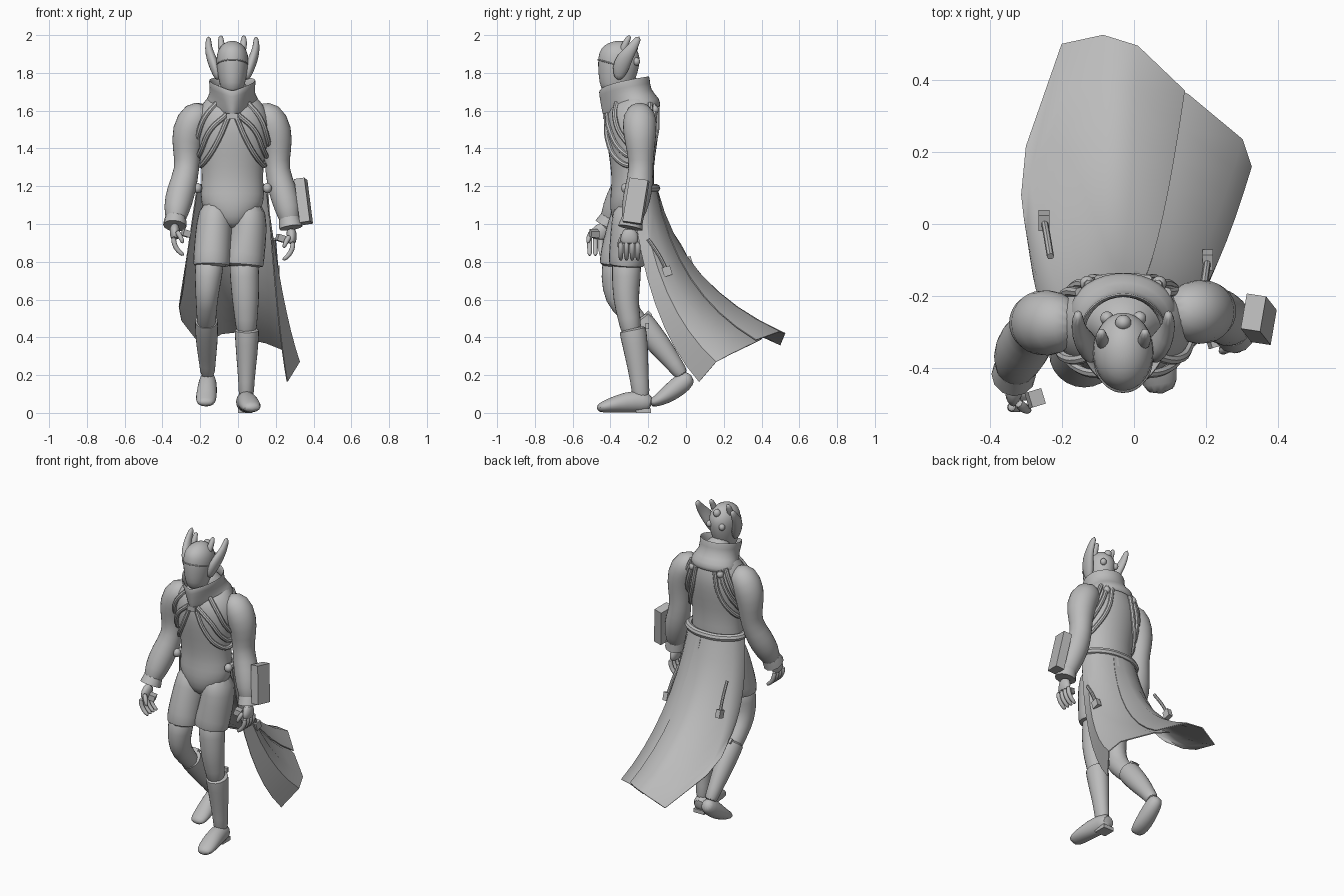
import bpy, math
from mathutils import Vector

old = bpy.data.objects.get("Cube")
if old:
    bpy.data.objects.remove(old, do_unlink=True)

grey = bpy.data.materials.new("plain grey")
grey.use_nodes = True
grey.diffuse_color = (0.5, 0.5, 0.5, 1)
grey.node_tree.nodes["Principled BSDF"].inputs["Base Color"].default_value = grey.diffuse_color
CX = -0.03  # body centre line
parts = []


def add_mesh(name, verts, faces, smooth=0, thick=0):
    me = bpy.data.meshes.new(name)
    me.from_pydata(verts, [], faces)
    me.update()
    ob = bpy.data.objects.new(name, me)
    bpy.context.scene.collection.objects.link(ob)
    me.materials.append(grey)
    if thick:
        mod = ob.modifiers.new("thickness", "SOLIDIFY")
        mod.thickness = thick
        mod.offset = 0
    if smooth:
        mod = ob.modifiers.new("rounding", "SUBSURF")
        mod.levels = mod.render_levels = smooth
    parts.append(ob)
    return ob


def loft(name, rings, sides=12, smooth=1):
    """Closed tube through (x, y, z, half width, half depth) rings."""
    pts = [Vector(r[:3]) for r in rings]
    verts, faces = [], []
    for i, r in enumerate(rings):
        t = (pts[min(i + 1, len(pts) - 1)] - pts[max(i - 1, 0)]).normalized()
        u = (Vector((1, 0, 0)) - t * t.x).normalized()
        v = t.cross(u)
        for k in range(sides):
            a = math.tau * k / sides
            verts.append(pts[i] + u * math.cos(a) * r[3] + v * math.sin(a) * r[-1])
    for i in range(len(rings) - 1):
        for k in range(sides):
            n = (k + 1) % sides
            a, b = i * sides, (i + 1) * sides
            faces.append((a + k, a + n, b + n, b + k))
    faces.append(tuple(reversed(range(sides))))
    faces.append(tuple(range(len(verts) - sides, len(verts))))
    return add_mesh(name, verts, faces, smooth)


def box(name, centre, size, rot=(0, 0, 0)):
    corners = [(x, y, z) for x in (-.5, .5) for y in (-.5, .5) for z in (-.5, .5)]
    verts = [tuple(c[i] * size[i] for i in range(3)) for c in corners]
    faces = [(0, 1, 3, 2), (4, 6, 7, 5), (0, 4, 5, 1), (2, 3, 7, 6), (0, 2, 6, 4), (1, 5, 7, 3)]
    ob = add_mesh(name, verts, faces)
    ob.location, ob.rotation_euler = centre, rot


def ball(name, centre, r):
    x, y, z = centre
    loft(name, [(x, y, z + r * math.sin(t), r * math.cos(t)) for t in (-1.4, -.8, 0, .8, 1.4)])


def cord(name, pts, radius):
    cu = bpy.data.curves.new(name, "CURVE")
    cu.dimensions = "3D"
    cu.bevel_depth, cu.bevel_resolution, cu.resolution_u = radius, 2, 6
    cu.use_fill_caps = True
    sp = cu.splines.new("BEZIER")
    sp.bezier_points.add(len(pts) - 1)
    for p, co in zip(sp.bezier_points, pts):
        p.co = co
        p.handle_left_type = p.handle_right_type = "AUTO"
    cu.materials.append(grey)
    ob = bpy.data.objects.new(name, cu)
    bpy.context.scene.collection.objects.link(ob)
    parts.append(ob)


# torso, from crotch to neck: z, centre y, half width, half depth
body = [(.97, -.30, .05, .06), (1.03, -.30, .12, .10), (1.11, -.29, .178, .118),
        (1.2, -.28, .167, .115), (1.3, -.285, .165, .115), (1.42, -.285, .19, .135),
        (1.53, -.285, .205, .148), (1.6, -.275, .185, .135), (1.66, -.265, .148, .105),
        (1.7, -.28, .09, .08), (1.76, -.33, .06, .06)]
loft("torso", [(CX, y, z, w, d) for z, y, w, d in body], 16)


def on_torso(a, z, lift=.002):
    """Point on the torso; angle 0 is the front, positive to the left."""
    for p, q in zip(body, body[1:]):
        if p[0] <= z <= q[0]:
            f = (z - p[0]) / (q[0] - p[0])
            y, w, d = (p[i] + (q[i] - p[i]) * f for i in (1, 2, 3))
            return CX + (w + lift) * math.sin(a), y - (d + lift) * math.cos(a), z


# harness cords, shoulder knobs, chest clasp and belt
paths = [[(.1, 1.57), (.4, 1.44), (.9, 1.34), (1.57, 1.31), (2.2, 1.36), (2.65, 1.48), (2.75, 1.62)],
         [(.15, 1.58), (.6, 1.5), (1.1, 1.39), (1.57, 1.36), (2.1, 1.42), (2.45, 1.52), (2.55, 1.63)],
         [(.5, 1.65), (.85, 1.56), (1.2, 1.46), (1.57, 1.42), (2, 1.46), (2.25, 1.55), (2.3, 1.64)]]
for side, s in (("left", 1), ("right", -1)):
    for path in paths:
        cord(f"{side}_harness_cord", [on_torso(s * a, z) for a, z in path], .014)
    ball(f"{side}_shoulder_knob", (CX + s * .1, -.165, 1.605), .024)
    ball(f"{side}_belt_knob", (CX + s * .185, -.32, 1.19), .028)
box("chest_clasp", (CX, -.425, 1.57), (.06, .03, .03))
cord("belt", [(CX + .187 * math.sin(a), -.28 - .122 * math.cos(a), 1.19)
              for a in (1.3, 1.8, 2.4, math.pi, 3.88, 4.48, 4.98)], .022)

# head and helmet details
skull = [(1.68, -.375, .05, .065), (1.74, -.372, .068, .09), (1.8, -.362, .082, .106),
         (1.87, -.355, .089, .115), (1.92, -.35, .08, .105), (1.955, -.345, .05, .065),
         (1.97, -.345, .015, .02)]
loft("head", [(CX, y, z, w, d) for z, y, w, d in skull], 16)
cord("brow_ridge", [(CX + .084 * math.sin(a), -.357 - .109 * math.cos(a), 1.84 + .03 * math.cos(a))
                    for a in (-1.5, -.8, 0, .8, 1.5)], .004)
ball("crown_stud", (CX, -.275, 1.935), .026)
for side, s in (("left", 1), ("right", -1)):
    loft(f"{side}_helmet_fin", [(CX + s * x, *r) for x, *r in (
        (.075, -.36, 1.76, .015, .02), (.09, -.35, 1.82, .028, .048), (.112, -.325, 1.88, .028, .046),
        (.128, -.285, 1.93, .02, .028), (.125, -.245, 1.995, .014, .018))], 10)
    loft(f"{side}_small_horn", [(CX + s * .05, -.34, 1.9, .024), (CX + s * .062, -.32, 1.96, .02),
                                (CX + s * .06, -.295, 2.0, .013)], 8)
    ball(f"{side}_helmet_stud", (CX + s * .045, -.262, 1.86), .022)

# collar over a shoulder cowl, tapering to a point on the chest
N = 20
cowl = [(.165, .143, -.285, 1.56, 1.615, .8), (.172, .15, -.288, 1.58, 1.66, .75),
        (.115, .125, -.322, 1.64, 1.705, .4), (.13, .132, -.327, 1.705, 1.785, .2)]
verts, faces = [], []
for w, d, cy, low, high, taper in cowl:
    for k in range(N):
        a = math.tau * k / N
        f = (1 - math.cos(a)) / 2
        verts.append((CX + w * math.sin(a) * (1 - taper * (1 - f) ** 2),
                      cy - d * math.cos(a), low + (high - low) * math.sqrt(f)))
for i in range(len(cowl) - 1):
    for k in range(N):
        n = (k + 1) % N
        faces.append((i * N + k, i * N + n, i * N + N + n, i * N + N + k))
add_mesh("collar", verts, faces, 1, .015)
loft("front_scarf", [(CX, -.36, 1.7, .08, .08), (CX, -.365, 1.66, .07, .075),
                     (CX, -.375, 1.61, .048, .06), (CX, -.39, 1.555, .03, .045)])

# arms, cuffs and hands
arms = {
    "left": [(.09, -.25, 1.6, .05), (.16, -.245, 1.58, .092), (.203, -.245, 1.49, .094),
             (.21, -.24, 1.38, .073), (.205, -.238, 1.29, .064), (.235, -.25, 1.18, .078),
             (.265, -.275, 1.08, .072), (.28, -.295, .98, .045)],
    "right": [(-.15, -.275, 1.6, .05), (-.22, -.275, 1.58, .094), (-.265, -.275, 1.49, .096),
              (-.272, -.275, 1.38, .074), (-.268, -.285, 1.29, .065), (-.3, -.325, 1.18, .08),
              (-.325, -.375, 1.08, .074), (-.335, -.42, .99, .045)]}
hands = {"left": (1, .285, -.3, .93), "right": (-1, -.335, -.465, .955)}
for side, rings in arms.items():
    loft(f"{side}_arm", rings, 14)
    s, x, y, z = hands[side]
    wrist = Vector(rings[-1][:3])
    mid = wrist.lerp(Vector(rings[-2][:3]), .5)
    loft(f"{side}_cuff", [(*mid, .055), (*mid.lerp(wrist, .5), .06), (*wrist, .062, .066)], 12, 0)
    loft(f"{side}_palm", [(*wrist, .03, .035), (x, y, z, .026, .05), (x, y, z - .04, .024, .052)])
    for n in range(4):
        fy = y - .045 + .03 * n
        loft(f"{side}_finger", [(x + s * .005, fy, z - .02, .015), (x + s * .006, fy, z - .06, .015),
                                (x - s * .018, fy, z - .1, .014), (x - s * .05, fy, z - .122, .011)], 8)
    loft(f"{side}_thumb", [(x - s * .01, y - .03, z + .01, .016), (x - s * .03, y - .05, z - .02, .015),
                           (x - s * .045, y - .055, z - .06, .011)], 8)
    box(f"{side}_hand_module", (x - s * .06, y - .02, z - .005), (.04, .045, .035), (0, .3, .3))
box("forearm_device", (.347, -.265, 1.12), (.055, .1, .235), (-.14, -.15, -.15))

# shorts, legs and boots; the right leg trails
loft("left_short", [(.055, -.28, 1.12, .085, .105), (.062, -.285, 1.0, .098, .115),
                    (.045, -.3, .88, .105, .11), (.028, -.315, .79, .113, .1), (.028, -.315, .77, .11, .095)])
loft("right_short", [(-.115, -.28, 1.12, .085, .105), (-.125, -.3, 1.0, .1, .115),
                     (-.135, -.34, .88, .102, .11), (-.14, -.365, .79, .102, .1), (-.14, -.365, .77, .1, .095)])
loft("left_leg", [(.03, -.315, .84, .085), (.035, -.315, .72, .08), (.04, -.32, .6, .075, .07),
                  (.043, -.3, .5, .062), (.045, -.285, .4, .055)])
loft("right_leg", [(-.145, -.36, .84, .085), (-.158, -.375, .72, .075, .08), (-.165, -.365, .61, .062, .075),
                   (-.167, -.3, .53, .055, .062), (-.167, -.2, .42, .05)])
loft("left_boot", [(.047, -.285, .45, .069, .075), (.047, -.28, .43, .067, .075), (.047, -.262, .31, .06, .066),
                   (.044, -.245, .16, .042, .048), (.044, -.235, .06, .044, .052)])
loft("right_boot", [(-.167, -.255, .5, .064, .072), (-.167, -.24, .48, .064, .072),
                    (-.165, -.14, .36, .06, .066), (-.162, -.055, .25, .042, .044), (-.16, -.015, .19, .042)])
loft("left_foot", [(.036, -.18, .045, .046, .045), (.038, -.23, .062, .054, .062), (.053, -.32, .056, .056, .058),
                   (.066, -.41, .038, .06, .038), (.078, -.475, .022, .042, .022)])
loft("right_foot", [(-.16, .03, .2, .034, .034), (-.16, -.01, .165, .05, .056), (-.165, -.08, .11, .056, .052),
                    (-.17, -.145, .065, .058, .034), (-.172, -.195, .048, .04, .02)])
box("left_heel", (.038, -.225, .012), (.075, .08, .024))
box("left_knee_strap", (.045, -.205, .46), (.05, .02, .03))
box("right_knee_strap", (-.167, -.2, .52), (.05, .03, .03), (.8, 0, 0))


# wind-blown coat tail in two overlapping panels
def coat_panel(name, hem, start, end, flare, flare_end, rows=8):
    verts, faces = [], []
    for i, h in enumerate(hem):
        f = i / (len(hem) - 1)
        a = start + (end - start) * f
        top = Vector((CX + .187 * math.sin(a), -.28 - .125 * math.cos(a), 1.19))
        h = Vector(h)
        ctrl = Vector((top.x + (h.x - top.x) * (flare + (flare_end - flare) * f),
                       top.y + (h.y - top.y) * .2, h.z + (top.z - h.z) * .31))
        for r in range(rows + 1):
            t = r / rows
            verts.append(top * (1 - t) ** 2 + ctrl * 2 * t * (1 - t) + h * t * t)
    for i in range(len(hem) - 1):
        for r in range(rows):
            a = i * (rows + 1) + r
            faces.append((a, a + 1, a + rows + 2, a + rows + 1))
    add_mesh(name, verts, faces, 0, .006)


coat_panel("right_coat_panel", [(-.29, -.06, .66), (-.312, .08, .56), (-.3, .215, .49), (-.2, .5, .36),
                                (-.085, .525, .42), (.01, .495, .43), (.14, .37, .385)], -1.5, -3.45, .75, .45)
coat_panel("left_coat_panel", [(.06, .4, .39), (.15, .36, .37), (.3, .235, .31),
                               (.325, .16, .27), (.26, .07, .165)], 3, 1.5, .45, .45)
for side, x, y, z in (("left", .205, -.1, .75), ("right", -.25, .01, .8)):
    box(f"{side}_coat_tag", (x, y, z), (.03, .045, .05), (.3, 0, 0))
    cord(f"{side}_tag_strap", [(x, y, z), (x * .97, y - .04, z + .08), (x * .93, y - .1, z + .17)], .01)

# smooth shading with sharp edges kept
bpy.ops.object.select_all(action="DESELECT")
for ob in parts:
    ob.select_set(True)
bpy.context.view_layer.objects.active = parts[0]
bpy.ops.object.convert(target="MESH")
bpy.ops.object.shade_smooth_by_angle(angle=math.radians(40))
